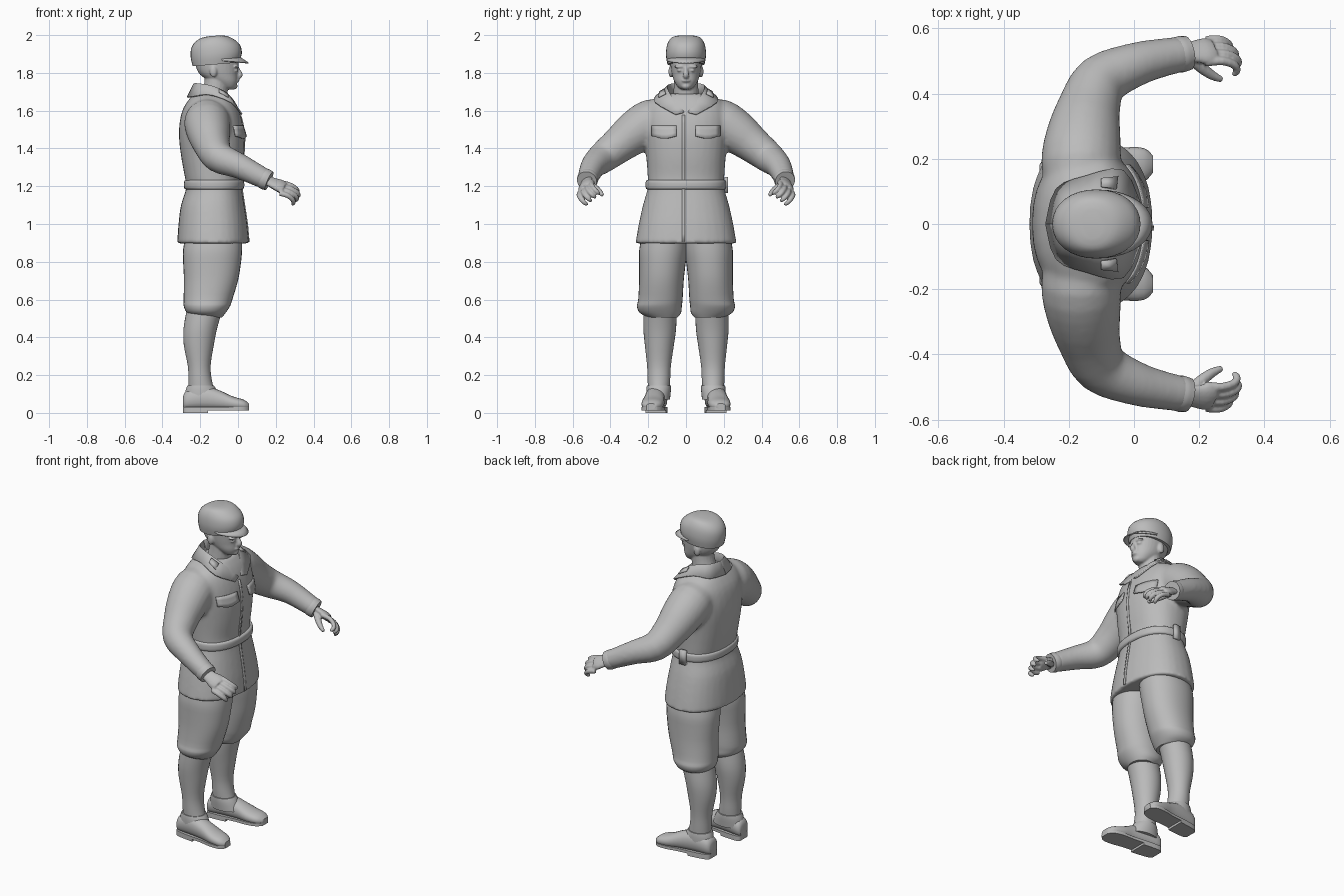
import bpy, bmesh, math
from mathutils import Vector

if "Cube" in bpy.data.objects:
    bpy.data.objects.remove(bpy.data.objects["Cube"])

grey = bpy.data.materials.new("plain grey")
grey.diffuse_color = (0.5, 0.5, 0.5, 1)
grey.use_nodes = True
grey.node_tree.nodes["Principled BSDF"].inputs["Base Color"].default_value = grey.diffuse_color


def pick(obs):
    bpy.ops.object.select_all(action='DESELECT')
    for ob in obs:
        ob.select_set(True)
    bpy.context.view_layer.objects.active = obs[0]


def finish(name, verts, faces, mirror=False, thick=0):
    me = bpy.data.meshes.new(name)
    me.from_pydata([tuple(v) for v in verts], [], faces)
    bm = bmesh.new()
    bm.from_mesh(me)
    bmesh.ops.recalc_face_normals(bm, faces=bm.faces)
    bm.to_mesh(me)
    bm.free()
    me.materials.append(grey)
    ob = bpy.data.objects.new(name, me)
    bpy.context.collection.objects.link(ob)
    if thick:
        m = ob.modifiers.new("thickness", 'SOLIDIFY')
        m.thickness, m.offset = thick, 0
    if mirror:
        ob.modifiers.new("mirror", 'MIRROR').use_axis = (False, True, False)
    pick([ob])
    bpy.ops.object.shade_smooth_by_angle(angle=math.radians(40))
    return ob


def fuse(name, obs, voxel, rounds):
    """Melt overlapping parts into one soft skin."""
    pick(obs)
    bpy.ops.object.convert(target='MESH')
    bpy.ops.object.join()
    ob = bpy.context.object
    ob.name = name
    m = ob.modifiers.new("melt", 'REMESH')
    m.mode, m.voxel_size, m.use_smooth_shade = 'VOXEL', voxel, True
    m = ob.modifiers.new("soften", 'SMOOTH')
    m.factor, m.iterations = 0.5, rounds


def smooth(rows, steps=3):
    """Catmull-Rom resampling of a list of tuples."""
    out = []
    for i in range(len(rows) - 1):
        p = [rows[max(i - 1, 0)], rows[i], rows[i + 1], rows[min(i + 2, len(rows) - 1)]]
        for t in (s / steps for s in range(steps)):
            out.append(tuple(0.5 * (2*b + (c-a)*t + (2*a-5*b+4*c-d)*t*t + (3*b-a-3*c+d)*t**3)
                             for a, b, c, d in zip(*p)))
    return out + [tuple(rows[-1])]


def skin(name, rings, **kw):
    n = len(rings[0])
    faces = [(i*n+j, i*n+(j+1) % n, (i+1)*n+(j+1) % n, (i+1)*n+j)
             for i in range(len(rings)-1) for j in range(n)]
    faces += [tuple(range(n)), tuple(range((len(rings)-1)*n, len(rings)*n))]
    return finish(name, [v for r in rings for v in r], faces, **kw)


def oval(z, xb, xf, y0, y1, tilt=0, power=2.3, n=32):
    pts = []
    for c, s in ((math.cos(k*2*math.pi/n), math.sin(k*2*math.pi/n)) for k in range(n)):
        dx = math.copysign(abs(c)**(2/power), c) * (xf-xb)/2
        dy = math.copysign(abs(s)**(2/power), s) * (y1-y0)/2
        pts.append(((xb+xf)/2+dx, (y0+y1)/2+dy, z+dx*tilt))
    return pts


def stack(name, rows, tilt=0, power=2.3, **kw):
    """Loft of horizontal ovals: z, back, front, y0, y1."""
    return skin(name, [oval(*r, tilt=tilt, power=power) for r in smooth(rows)], **kw)


def tube(name, path, n=16, flat=1, side=(0, 1, 0), **kw):
    """Loft along x, y, z, radius."""
    pts, rings = smooth(path), []
    for i, p in enumerate(pts):
        t = (Vector(pts[min(i+1, len(pts)-1)][:3]) - Vector(pts[max(i-1, 0)][:3])).normalized()
        u = (Vector(side) - t*t.dot(Vector(side))).normalized()
        v = t.cross(u)
        rings.append([Vector(p[:3]) + p[3]*(u*math.cos(a) + v*flat*math.sin(a))
                      for a in (k*2*math.pi/n for k in range(n))])
    return skin(name, rings, **kw)


def ball(name, c, r, mirror=False):
    rings = [[(c[0]+r[0]*math.sin(a)*math.cos(b), c[1]+r[1]*math.sin(a)*math.sin(b), c[2]+r[2]*math.cos(a))
              for b in (k*math.pi/6 for k in range(12))] for a in (0.05+i*3.04/8 for i in range(9))]
    return skin(name, rings, mirror=mirror)


def sheet(name, rows, **kw):
    m = len(rows[0])
    return finish(name, [p for r in rows for p in r],
                  [(i*m+j, i*m+j+1, (i+1)*m+j+1, (i+1)*m+j)
                   for i in range(len(rows)-1) for j in range(m-1)], **kw)


# jacket body and sleeves, melted together at the shoulders
jacket = [(.897, -.322, .058, .268), (1.0, -.315, .049, .25), (1.1, -.302, .034, .228), (1.19, -.274, .02, .203),
          (1.25, -.282, .017, .203), (1.35, -.3, .03, .21), (1.45, -.312, .035, .22), (1.53, -.31, .026, .228),
          (1.6, -.295, .007, .22), (1.65, -.267, -.018, .19), (1.69, -.235, -.05, .115)]
body = stack("jacket_body", [(z, b, f, -w, w) for z, b, f, w in jacket])
sleeve = tube("sleeve", [(-.16, .08, 1.555, .1), (-.163, .18, 1.54, .122), (-.155, .27, 1.485, .115),
                         (-.137, .36, 1.415, .096), (-.1, .44, 1.352, .083), (0, .488, 1.31, .068),
                         (.09, .511, 1.265, .059), (.15, .521, 1.235, .054)], n=24, side=(1, 0, .3), mirror=True)
fuse("jacket", [body, sleeve], .011, 6)
tube("cuff", [(.13, .518, 1.245, .054), (.145, .521, 1.237, .056), (.165, .525, 1.228, .053)], n=24, mirror=True)


def chest(y, z, off=0.0):
    """Point on the front of the jacket."""
    i = max(k for k in range(len(jacket)-1) if jacket[k][0] <= z)
    a, b = jacket[i], jacket[i+1]
    t = (z-a[0])/(b[0]-a[0])
    back, front, w = (a[k]+(b[k]-a[k])*t for k in (1, 2, 3))
    q = (1-min(abs(y)/w, 1)**2.3)**(1/2.3)
    return ((back+front)/2 + q*(front-back)/2 + off, y, z)


# belt with side frog
stack("belt", [(1.183, -.276, .022, -.206, .206), (1.192, -.286, .032, -.213, .213),
               (1.224, -.286, .032, -.213, .213), (1.232, -.276, .022, -.206, .206)])
sheet("belt_frog", [[(x, .214, z) for x in (-.15, -.11)] for z in (1.165, 1.25)], thick=.018)

# front closing edge and pointed chest pocket flaps
sheet("front_edge", [[chest(y, .905+.67*i/16, .001) for y in (-.02, -.005)] for i in range(17)], thick=.006)
cols = [.05+.026*k for k in range(6)]
sheet("pocket_flap", [[chest(y, 1.52 - (.055+.016*(1-abs(k-2.5)/2.5))*i/3, .002+.011*i/3)
                       for k, y in enumerate(cols)] for i in range(4)], thick=.007, mirror=True)

# open folded collar and tabs
fold = smooth([(-.235, 0, 1.74), (-.21, .07, 1.74), (-.13, .1, 1.725), (-.05, .082, 1.68), (.01, .012, 1.59)])
fall = smooth([(-.268, 0, 1.67), (-.238, .105, 1.675), (-.15, .145, 1.685), (-.035, .165, 1.645), (.02, .055, 1.58)])
inner = smooth([(-.215, 0, 1.68), (-.19, .06, 1.68), (-.12, .08, 1.66), (-.05, .065, 1.63), (.0, .01, 1.585)])
sheet("collar", [inner, fold, fall], thick=.009, mirror=True)
sheet("collar_tab", [[(-.1, .115, 1.715), (-.055, .107, 1.69)], [(-.1, .14, 1.699), (-.05, .145, 1.67)]],
      thick=.008, mirror=True)

# hands with curled fingers
hand = [tube("palm", [(.14, .523, 1.238, .034), (.18, .528, 1.22, .038), (.22, .53, 1.203, .047),
                      (.245, .532, 1.192, .04)], flat=.5, side=(0, .75, -.6), mirror=True)]
for k in range(4):
    y, z, s = .497+.022*k, 1.22-.019*k, (1.05, 1.1, 1, .8)[k]
    hand.append(tube("finger", [(.22, y, z, .015), (.225+.045*s, y+.003, z-.012, .014),
                                (.225+.08*s, y-.01, z-.034, .013), (.225+.086*s, y-.028, z-.052, .012),
                                (.225+.075*s, y-.04, z-.06, .008)], n=8, side=(.3, 1, -.6), mirror=True))
hand.append(tube("thumb", [(.17, .515, 1.215, .02), (.205, .482, 1.192, .019), (.24, .456, 1.17, .015),
                           (.27, .443, 1.153, .01)], n=8, side=(0, 0, 1), mirror=True))
fuse("hands", hand, .005, 3)

# breeches, gathered below the knee
stack("breeches", [(.97, -.27, .02, -.01, .225), (.87, -.29, .022, -.01, .247), (.79, -.29, .015, .002, .248),
                   (.7, -.286, 0, .012, .248), (.6, -.288, -.03, .018, .253), (.565, -.287, -.042, .022, .26),
                   (.53, -.27, -.065, .026, .245), (.505, -.225, -.085, .045, .2)], power=2.15, mirror=True)

# wrapped lower legs
stack("lower_leg", [(.55, -.27, -.08, .05, .225), (.45, -.288, -.11, .052, .226), (.36, -.287, -.128, .064, .218),
                    (.25, -.266, -.145, .08, .206), (.17, -.262, -.138, .084, .203), (.1, -.26, -.12, .09, .2)],
      power=2, mirror=True)

# ankle boots: shaft, foot, sole and heel
stack("boot_top", [(.07, -.285, -.09, .085, .21), (.12, -.277, -.112, .08, .21), (.145, -.268, -.128, .08, .207)],
      power=2, mirror=True)
foot = smooth([(-.29, .02, .09, .035), (-.27, .015, .12, .05), (-.19, .015, .145, .055), (-.1, .015, .12, .054),
               (-.03, .014, .088, .06), (.03, .014, .07, .052), (.058, .02, .05, .026)])


def across(x):
    return .147 + .037*(x+.29)/.35


skin("boot", [[(x, across(x)+w*math.cos(a), (z0+z1)/2 + (z1-z0)/2*math.copysign(abs(math.sin(a))**.8, math.sin(a)))
               for a in (k*math.pi/10 for k in range(20))] for x, z0, z1, w in foot], mirror=True)


def slab(name, part, z0, z1):
    edge = [(x, across(x)+w) for x, _, _, w in part] + [(x, across(x)-w) for x, _, _, w in reversed(part)]
    skin(name, [[(x, y, z) for x, y in edge] for z in (z0, z1)], mirror=True)


slab("boot_sole", foot, .013, .03)
slab("boot_heel", foot[:8], 0, .02)

# neck, head and features, melted together
fuse("head", [
    tube("neck", [(-.14, 0, 1.6, .075), (-.125, 0, 1.68, .068), (-.115, 0, 1.74, .064), (-.11, 0, 1.8, .064)], n=20),
    stack("skull", [(1.712, -.075, -.026, -.022, .022), (1.725, -.1, -.012, -.042, .042),
                    (1.755, -.15, -.002, -.062, .062), (1.79, -.2, -.002, -.074, .074), (1.83, -.222, .001, -.081, .081),
                    (1.88, -.225, .003, -.083, .083), (1.92, -.2, -.02, -.07, .07)], power=2.15),
    tube("nose", [(-.006, 0, 1.835, .009), (.003, 0, 1.812, .011), (.01, 0, 1.79, .016), (-.002, 0, 1.776, .014)], n=10),
    ball("lips", (-.005, 0, 1.759), (.013, .024, .009)), ball("chin", (-.022, 0, 1.73), (.02, .026, .018)),
    ball("eye", (-.012, .033, 1.813), (.014, .016, .007), True),
    ball("brow", (-.01, .033, 1.833), (.016, .03, .008), True),
    ball("ear", (-.13, .08, 1.808), (.02, .013, .032), True)], .005, 3)

# field cap with visor and strap
stack("cap", [(1.845, -.24, .005, -.098, .098), (1.89, -.25, .02, -.106, .106), (1.935, -.249, .012, -.103, .103),
              (1.967, -.232, -.018, -.092, .092), (1.988, -.2, -.055, -.074, .074), (1.996, -.16, -.095, -.045, .045)],
      tilt=.08, power=2.1)
arc = [math.radians(-80+10*k) for k in range(17)]
sheet("cap_visor", [[(-.11 + (.12+.045*t)*math.cos(a), (.1+.003*t)*math.sin(a),
                      1.872 + .01*math.cos(a)*(1-t) - t*(.006+.014*math.cos(a))) for a in arc] for t in (0, .5, 1)],
      thick=.006)
